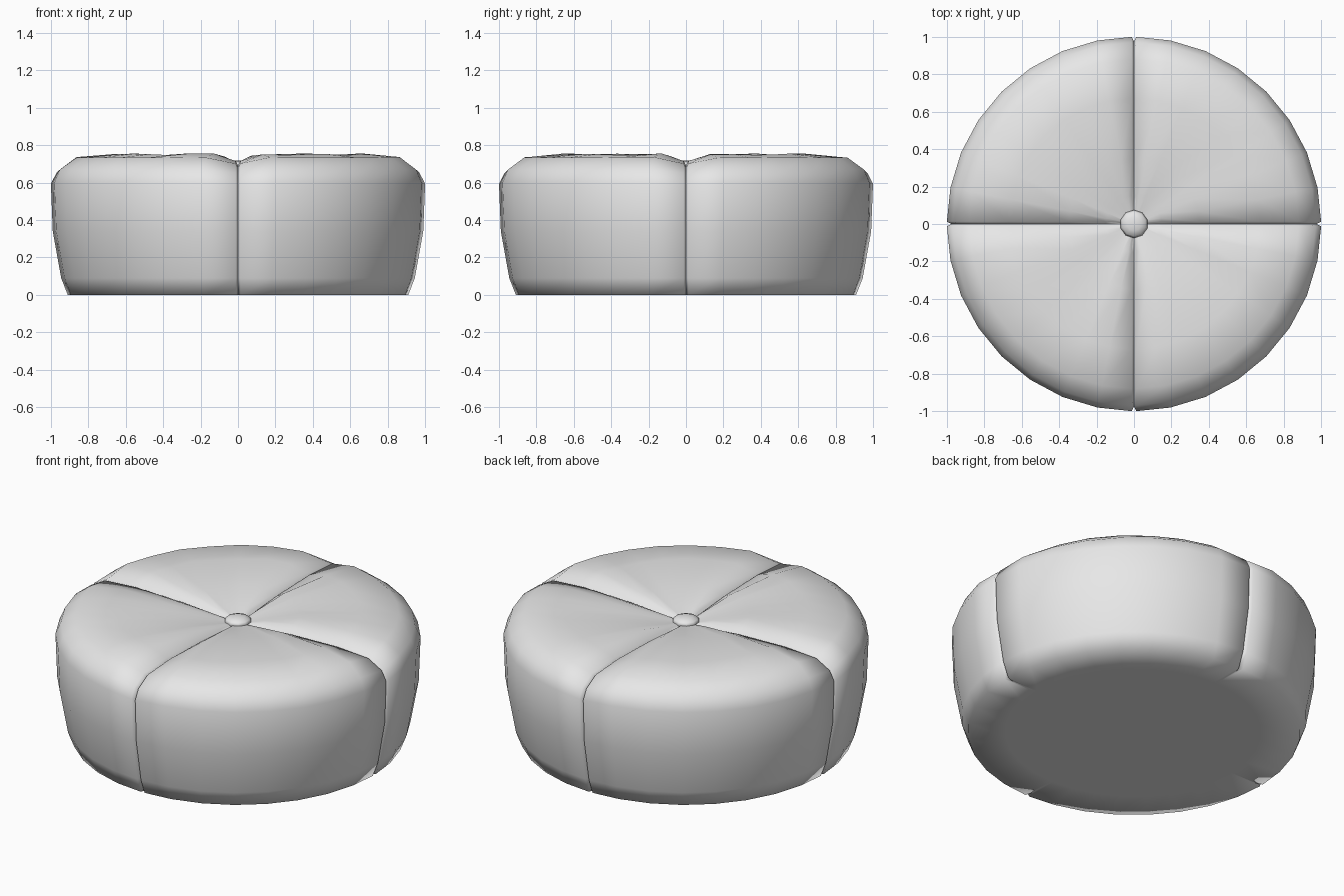
import bpy, bmesh, math, random

random.seed(4)
cube = bpy.data.objects.get("Cube")
if cube:
    bpy.data.objects.remove(cube)

fabric = bpy.data.materials.new("light grey fabric")
fabric.use_nodes = True
fabric.diffuse_color = (0.8, 0.8, 0.8, 1)
fabric.node_tree.nodes["Principled BSDF"].inputs["Base Color"].default_value = (0.8, 0.8, 0.8, 1)


def finish(name, bm):
    bmesh.ops.recalc_face_normals(bm, faces=bm.faces)
    for face in bm.faces:
        face.smooth = True
    mesh = bpy.data.meshes.new(name)
    bm.to_mesh(mesh)
    bm.free()
    mesh.materials.append(fabric)
    obj = bpy.data.objects.new(name, mesh)
    bpy.context.collection.objects.link(obj)
    return obj


# Cushion profile from bottom to top: radius, height, seam inset, seam drop, wrinkle
PROFILE = [
    (0.70, 0.00, 0.00, 0.000, 0),
    (0.91, 0.00, 0.03, 0.000, 0),
    (0.945, 0.09, 0.02, 0.000, 0),
    (0.99, 0.34, 0.02, 0.000, 0),
    (1.00, 0.60, 0.025, 0.010, 0),
    (0.97, 0.67, 0.03, 0.030, 0),
    (0.88, 0.735, 0.02, 0.055, 0.002),
    (0.67, 0.752, 0.00, 0.060, 0.005),
    (0.35, 0.738, 0.00, 0.050, 0.006),
    (0.15, 0.705, 0.00, 0.025, 0.002),
    (0.05, 0.685, 0.00, 0.010, 0),
]
STEPS = 8          # facets per quarter
LIP = 0.013        # half width of the seam groove


def ring_points(radius, height, inset, drop, wrinkle):
    """One ring of the cushion: four lobes parted by four seams."""
    lip_angle = min(math.asin(LIP / radius), math.radians(5))
    quarter = math.pi / 2
    for lobe in range(4):
        start = lobe * quarter
        columns = [(0, inset, drop), (lip_angle, 0, drop * 0.6)]
        columns += [(quarter * i / STEPS, 0, random.uniform(-wrinkle, wrinkle))
                    for i in range(1, STEPS)]
        columns.append((quarter - lip_angle, 0, drop * 0.6))
        for angle, pull, sink in columns:
            r = radius - pull
            yield (r * math.cos(start + angle), r * math.sin(start + angle), height - sink)


# Four-lobed cushion
bm = bmesh.new()
rings = [[bm.verts.new(p) for p in ring_points(*row)] for row in PROFILE]
count = len(rings[0])
for low, high in zip(rings, rings[1:]):
    for i in range(count):
        j = (i + 1) % count
        bm.faces.new((low[i], low[j], high[j], high[i]))

# Close the underside and the tufted centre
for ring, z in ((rings[0], 0), (rings[-1], 0.675)):
    centre = bm.verts.new((0, 0, z))
    for i in range(count):
        bm.faces.new((ring[i], ring[(i + 1) % count], centre))

# Sharp stitching line along each seam
for low, high in zip(rings, rings[1:]):
    for i in range(0, count, count // 4):
        bm.edges.get((low[i], high[i])).smooth = False
finish("cushion", bm)

# Tufting button
bm = bmesh.new()
bmesh.ops.create_uvsphere(bm, u_segments=10, v_segments=6, radius=0.075)
bmesh.ops.scale(bm, vec=(1, 1, 0.37), verts=bm.verts)
button = finish("button", bm)
button.location.z = 0.691
